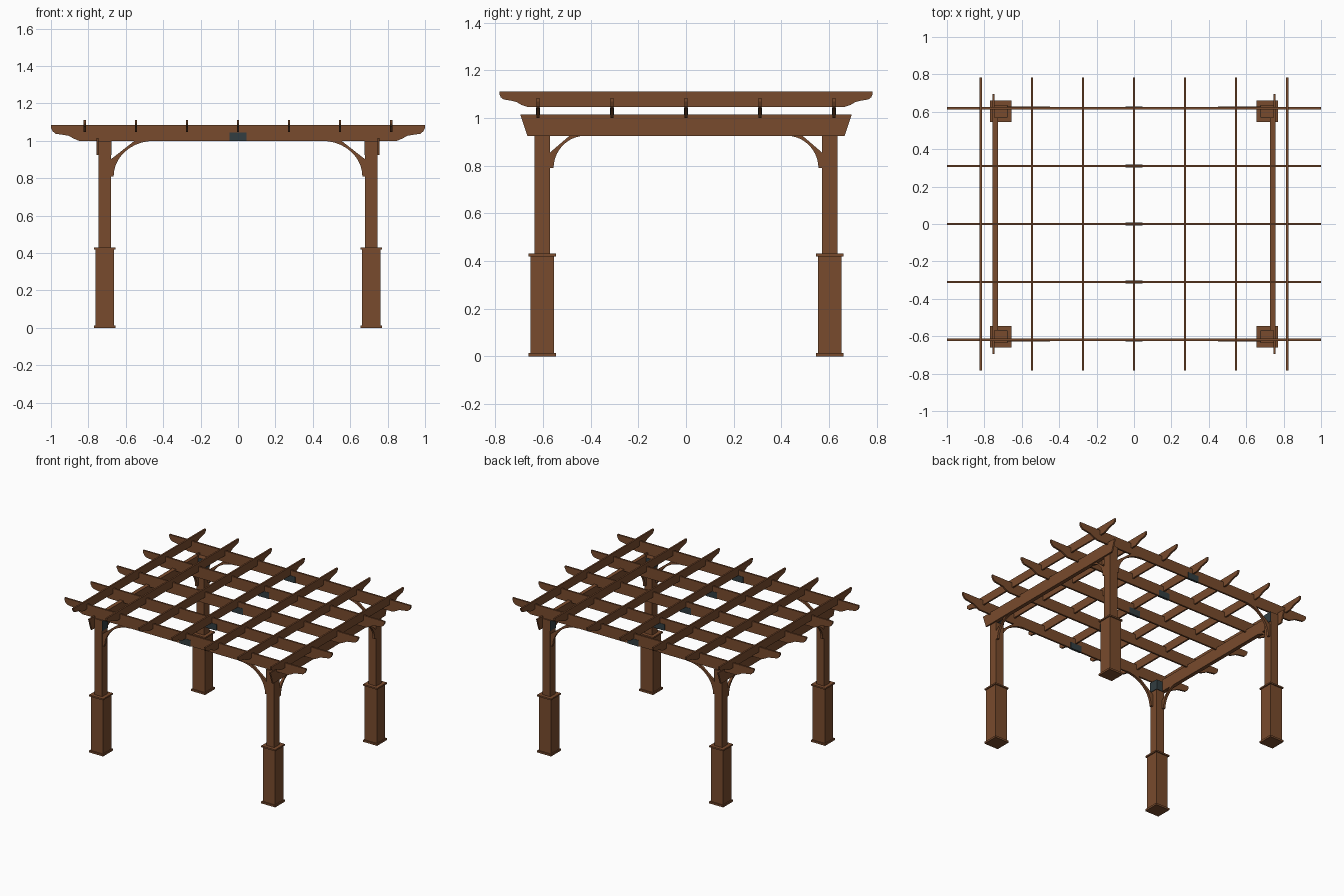
import bpy, math

if "Cube" in bpy.data.objects:
    bpy.data.objects.remove(bpy.data.objects["Cube"])


def material(name, rgb):
    m = bpy.data.materials.new(name)
    m.diffuse_color = (*rgb, 1)
    m.use_nodes = True
    m.node_tree.nodes["Principled BSDF"].inputs["Base Color"].default_value = m.diffuse_color
    return m


WOOD = material("brown wood", (0.19, 0.07, 0.026))
STEEL = material("dark slate metal", (0.032, 0.047, 0.052))


def mesh_object(name, verts, faces, mat):
    me = bpy.data.meshes.new(name)
    me.from_pydata(verts, [], faces)
    me.materials.append(mat)
    me.validate()
    ob = bpy.data.objects.new(name, me)
    bpy.context.collection.objects.link(ob)
    # consistent outward normals
    import bmesh
    bm = bmesh.new()
    bm.from_mesh(me)
    bmesh.ops.recalc_face_normals(bm, faces=bm.faces)
    bm.to_mesh(me)
    bm.free()
    return ob


def plank(name, profile, axis, lo, hi, mat=WOOD):
    """Extrude a (run, z) profile; 'axis' is the direction the plank runs in."""
    n = len(profile)
    if axis == "x":
        verts = [(u, t, z) for t in (lo, hi) for u, z in profile]
    else:
        verts = [(t, u, z) for t in (lo, hi) for u, z in profile]
    faces = [tuple(range(n)), tuple(range(n, 2 * n))]
    faces += [(i, (i + 1) % n, n + (i + 1) % n, n + i) for i in range(n)]
    return mesh_object(name, verts, faces, mat)


def box(name, x0, x1, y0, y1, z0, z1, mat=WOOD):
    return plank(name, [(x0, z0), (x1, z0), (x1, z1), (x0, z1)], "x", y0, y1, mat)


def mirrored(end):
    """Complete a symmetric plank profile from its positive end."""
    return end + [(-u, z) for u, z in reversed(end)]


def brace_profile(start, reach, low, top, sign):
    """Curved knee brace: straight upper edge, hollow arc below."""
    foot, tip = 0.015, reach
    h = top - low
    pts = [(0, low), (foot, low)]
    for i in range(1, 11):
        a = math.radians(9 * i)
        pts.append((foot + (tip - foot) * (1 - math.cos(a)), low + h * math.sin(a)))
    pts += [(reach * 0.55, top), (0, low + h * 0.48)]
    return [(sign * (start - u), z) for u, z in pts]


PX, PY, PH = 0.7125, 0.603, 0.0325      # post centre and half width

# Corner posts with cladding, braces and brackets
for sx, side in ((-1, "left"), (1, "right")):
    for sy, end in ((-1, "front"), (1, "back")):
        tag = f"{end}_{side}"
        cx, cy = sx * PX, sy * PY

        def block(name, h, z0, z1):
            box(f"{tag}_{name}", cx - h, cx + h, cy - h, cy + h, z0, z1)

        block("post", PH, 0.42, 1.0)
        block("post_base", 0.05, 0.012, 0.422)
        block("base_plinth", 0.058, 0.0, 0.014)
        block("base_cap", 0.058, 0.42, 0.431)

        plank(f"{tag}_long_brace", brace_profile(PX - PH, 0.23, 0.81, 1.0, sx),
              "x", sy * 0.611, sy * 0.629)
        plank(f"{tag}_side_brace", brace_profile(PY - PH, 0.15, 0.79, 0.926, sy),
              "y", sx * 0.727, sx * 0.744)

        # angle bracket on the two inner post faces
        ix, iy = sx * (PX - PH), sy * (PY - PH)
        box(f"{tag}_bracket_plate_a", ix, ix - sx * 0.004, cy - PH, cy + PH,
            0.925, 0.999, STEEL)
        box(f"{tag}_bracket_plate_b", cx - PH, cx + PH, iy, iy - sy * 0.004,
            0.925, 0.999, STEEL)

    # Side beams: long outer board and inner board between the posts
    plank(f"{side}_outer_beam", mirrored([(0.665, 0.925), (0.695, 1.015)]),
          "y", sx * 0.745, sx * 0.756)
    plank(f"{side}_inner_beam", mirrored([(PY - PH, 0.925), (PY - PH, 1.015)]),
          "y", sx * 0.727, sx * 0.745)

# Joists running left to right, each with a centre splice bracket
joist_end = [(0.85, 1.0), (0.88, 1.013), (0.905, 1.027), (0.935, 1.032),
             (0.975, 1.038), (0.99, 1.05), (1.0, 1.07), (1.0, 1.084)]
for i in range(5):
    y = (i - 2) * 0.31
    plank(f"joist_{i + 1}", mirrored(joist_end), "x", y - 0.0065, y + 0.0065)
    box(f"splice_bracket_{i + 1}", -0.046, 0.046, y - 0.0085, y + 0.0085,
        0.998, 1.045, STEEL)

# Top rafters running front to back
rafter_end = [(0.665, 1.047), (0.69, 1.055), (0.71, 1.067), (0.735, 1.073),
              (0.765, 1.078), (0.777, 1.087), (0.782, 1.098), (0.782, 1.111)]
for i, x in enumerate((-0.82, -0.545, -0.273, 0, 0.273, 0.545, 0.82)):
    plank(f"rafter_{i + 1}", mirrored(rafter_end), "y", x - 0.006, x + 0.006)
